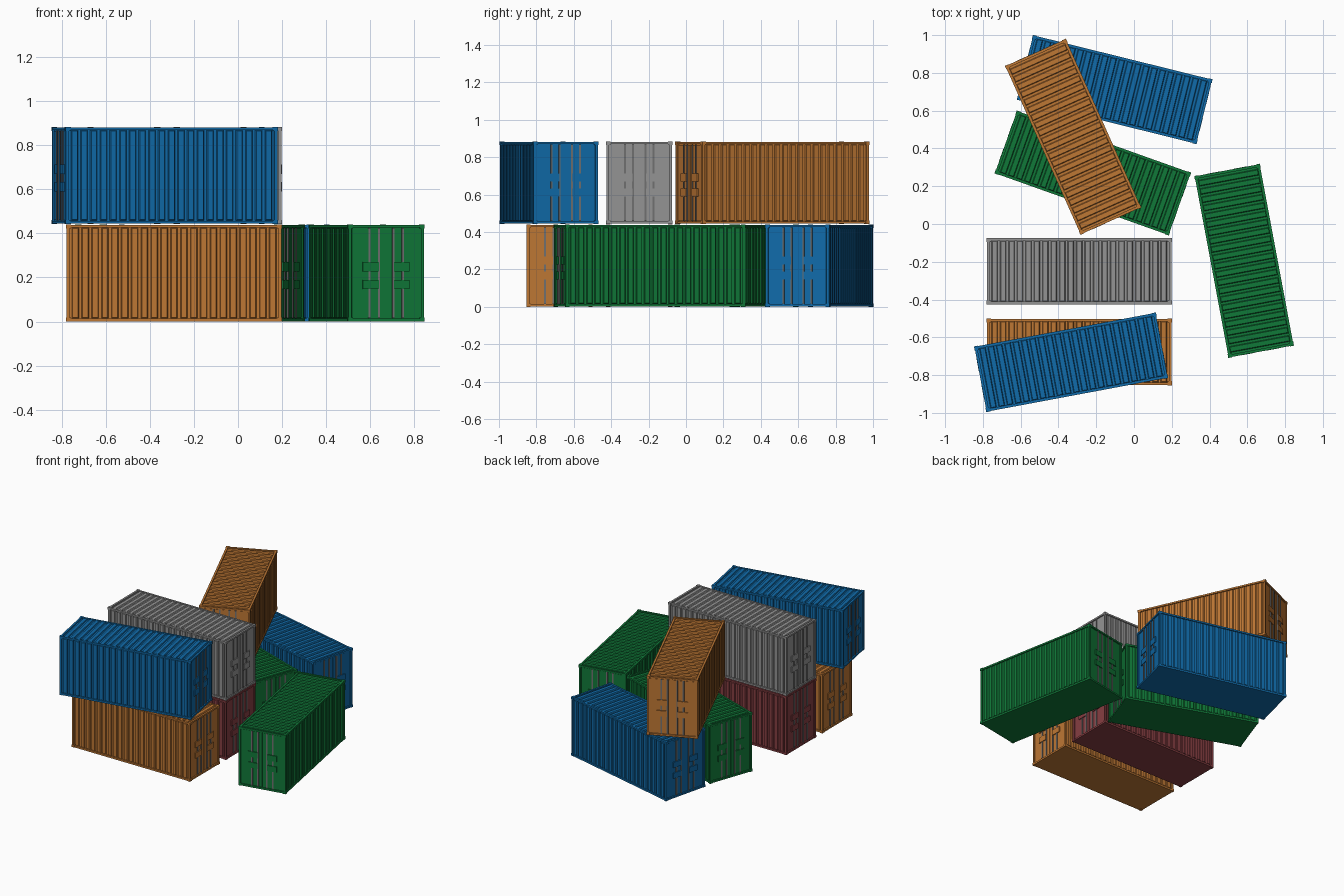
import bpy, bmesh, math
from mathutils import Matrix, Vector

if "Cube" in bpy.data.objects:
    bpy.data.objects.remove(bpy.data.objects["Cube"])

L, W, H = 0.98, 0.354, 0.44      # container length, width, height
HL, HW = L / 2, W / 2
RIBS = 21


def material(name, rgb):
    m = bpy.data.materials.new(name)
    lin = [(c / 255 / 12.92) if c < 10 else ((c / 255 + 0.055) / 1.055) ** 2.4 for c in rgb]
    m.diffuse_color = (*lin, 1)
    m.use_nodes = True
    m.node_tree.nodes["Principled BSDF"].inputs["Base Color"].default_value = m.diffuse_color
    return m


MATS = {
    "orange": material("orange paint", (190, 119, 52)),
    "blue": material("blue paint", (16, 107, 170)),
    "green": material("green paint", (16, 120, 56)),
    "grey": material("grey paint", (148, 148, 148)),
    "red": material("dark red paint", (134, 62, 66)),
    "steel": material("steel rods", (112, 112, 112)),
}


def box(bm, lo, hi):
    lo, hi = Vector(lo), Vector(hi)
    size = hi - lo
    mat = Matrix.Translation((lo + hi) / 2) @ Matrix.Diagonal((*size, 1))
    bmesh.ops.create_cube(bm, size=1, matrix=mat)


def rib(bm, origin, u, v, n, hu, hv, depth, taper):
    """Tapered pressed rib: a rectangle raised along n with sloping sides."""
    o, u, v, n = map(Vector, (origin, u, v, n))
    rings = []
    for d, t in ((0, 0), (depth, taper)):
        rings.append([bm.verts.new(o + n * d + u * (a * (hu - t)) + v * (b * (hv - t)))
                      for a, b in ((-1, -1), (1, -1), (1, 1), (-1, 1))])
    a, b = rings
    bm.faces.new(b)
    for i in range(4):
        j = (i + 1) % 4
        bm.faces.new((a[i], a[j], b[j], b[i]))


def panels(bm):
    # recessed core with a flat underside
    box(bm, (-HL + .012, -HW + .012, .001), (HL - .012, HW - .012, H - .011))


def ribs(bm):
    pitch = (L - 0.04) / RIBS
    for i in range(RIBS):
        x = -HL + 0.02 + pitch * (i + 0.5)
        for s in (-1, 1):
            rib(bm, (x, s * (HW - .012), H / 2), (-s, 0, 0), (0, 0, 1), (0, s, 0),
                pitch * .36, H / 2 - .015, .009, .004)
        rib(bm, (x, 0, H - .011), (1, 0, 0), (0, 1, 0), (0, 0, 1),
            pitch * .36, HW - .015, .008, .004)


def frame(bm):
    e, t = .002, .016
    # corner posts and castings
    for sx in (-1, 1):
        for sy in (-1, 1):
            def corner(z0, z1, inset, width):
                xs = sorted((sx * (HL - inset), sx * (HL - width)))
                ys = sorted((sy * (HW - inset), sy * (HW - width)))
                box(bm, (xs[0], ys[0], z0), (xs[1], ys[1], z1))
            corner(.01, H - .01, e, t)
            corner(0, .018, 0, .022)
            corner(H - .018, H, 0, .022)
    # rails along the length and across the ends
    for z0, z1 in ((.001, .014), (H - .014, H - e)):
        for s in (-1, 1):
            ys = sorted((s * (HW - e), s * (HW - t)))
            box(bm, (-HL + t, ys[0], z0), (HL - t, ys[1], z1))
            xs = sorted((s * (HL - e), s * (HL - t)))
            box(bm, (xs[0], -HW + t, z0), (xs[1], HW - t, z1))


def end_box(bm, s, y0, y1, z0, z1, d0, d1):
    """Box on the end wall; d0 and d1 are depths in from the outer end."""
    xs = sorted((s * (HL - d0), s * (HL - d1)))
    box(bm, (xs[0], y0, z0), (xs[1], y1, z1))


def doors(bm):
    # two leaves at each end, with two handle plates on each
    for s in (-1, 1):
        for side in (-1, 1):
            ys = sorted((side * .003, side * (HW - .019)))
            end_box(bm, s, ys[0], ys[1], .018, H - .018, .008, .013)
            ys = sorted((side * .035, side * .108))
            for z in (.147, .227):
                end_box(bm, s, ys[0], ys[1], z, z + .042, .001, .009)


def rods(bm):
    # vertical locking rods
    for s in (-1, 1):
        for y in (-.077, -.033, .033, .077):
            end_box(bm, s, y - .005, y + .005, .016, H - .016, .003, .009)


PARTS = (("panels", panels), ("ribs", ribs), ("frame", frame), ("doors", doors), ("rods", rods))

# name, colour, centre x, centre y, level, turn in degrees
CONTAINERS = (
    ("front_lower", "orange", -.29, -.677, 0, 0),
    ("middle_lower", "red", -.29, -.25, 0, 0),
    ("right_lower", "green", .583, -.195, 0, 100.6),
    ("centre_lower", "green", -.218, .27, 0, -19.6),
    ("back_lower", "blue", -.102, .712, 0, -13.9),
    ("front_upper", "blue", -.333, -.732, 1, 10.6),
    ("middle_upper", "grey", -.29, -.25, 1, 0),
    ("back_upper", "orange", -.322, .462, 1, -65.9),
)

for name, colour, x, y, level, turn in CONTAINERS:
    place = Matrix.Translation((x, y, level * .443)) @ Matrix.Rotation(math.radians(turn), 4, 'Z')
    for part, build in PARTS:
        bm = bmesh.new()
        build(bm)
        me = bpy.data.meshes.new(f"{name}_container_{part}")
        bm.to_mesh(me)
        bm.free()
        me.materials.append(MATS["steel" if part == "rods" else colour])
        ob = bpy.data.objects.new(me.name, me)
        ob.matrix_world = place
        bpy.context.collection.objects.link(ob)
